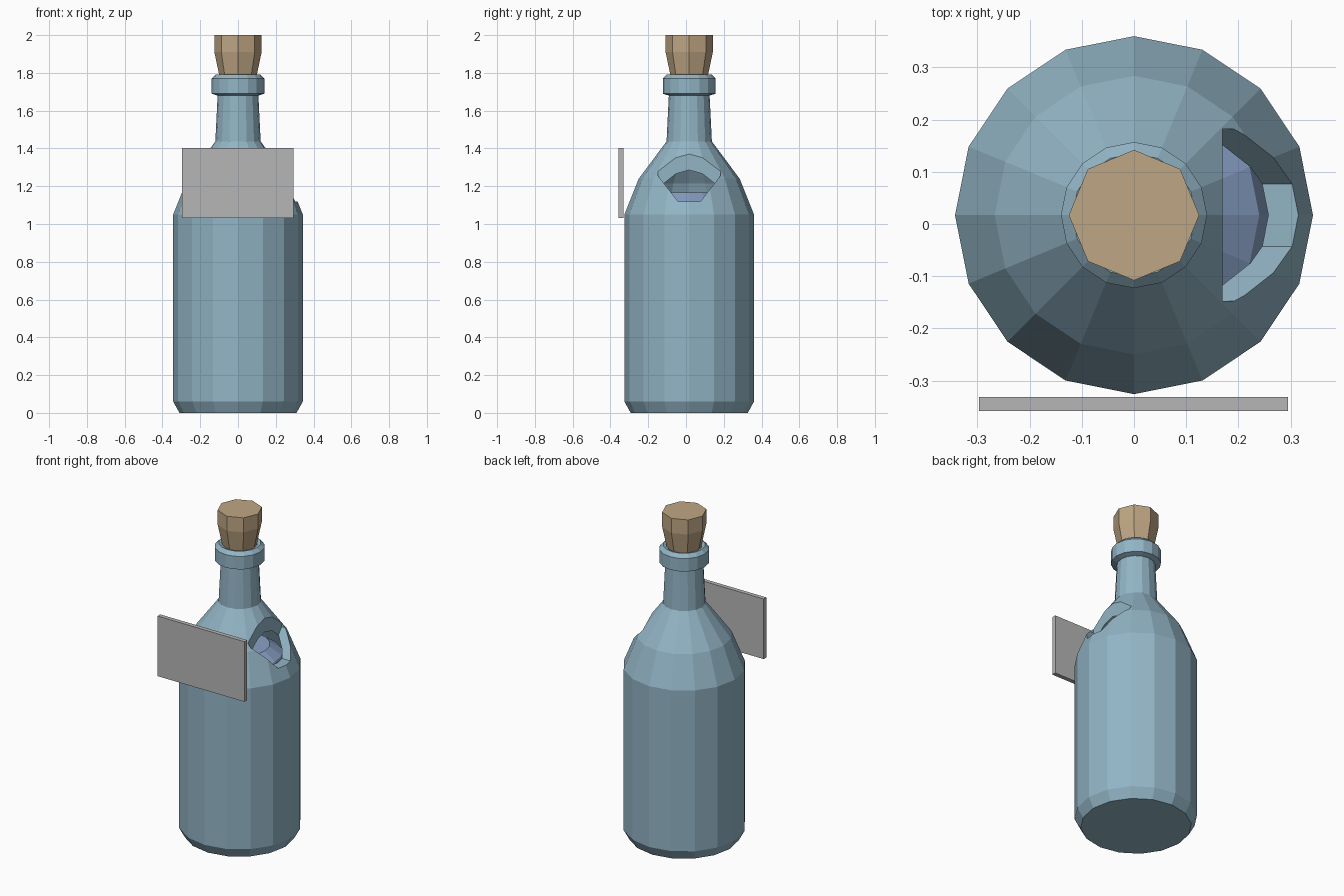
import bpy, bmesh, math

if "Cube" in bpy.data.objects:
    bpy.data.objects.remove(bpy.data.objects["Cube"])

CY = 0.017  # bottle axis offset in y


def material(name, rgb):
    m = bpy.data.materials.new(name)
    m.diffuse_color = (*rgb, 1)
    m.use_nodes = True
    m.node_tree.nodes["Principled BSDF"].inputs["Base Color"].default_value = m.diffuse_color
    return m


GLASS = material("blue_grey_glass", (0.29, 0.46, 0.56))
CORK = material("tan_cork", (0.52, 0.38, 0.23))
LIQUID = material("blue_liquid", (0.25, 0.36, 0.57))
PLATE = material("plain_grey", (0.47, 0.47, 0.47))


def make_object(name, bm, mat):
    bmesh.ops.recalc_face_normals(bm, faces=bm.faces[:])
    me = bpy.data.meshes.new(name)
    bm.to_mesh(me)
    bm.free()
    ob = bpy.data.objects.new(name, me)
    bpy.context.collection.objects.link(ob)
    me.materials.append(mat)
    return ob


def lathe(name, profile, sides, mat, closed=False):
    """Turn (radius, z) points round the bottle axis; cap or join the ends."""
    bm = bmesh.new()
    rings = []
    for r, z in profile:
        rings.append([bm.verts.new((r * math.cos(2 * math.pi * i / sides),
                                    CY + r * math.sin(2 * math.pi * i / sides), z))
                      for i in range(sides)])
    for a, b in zip(rings, rings[1:]):
        for i in range(sides):
            j = (i + 1) % sides
            bm.faces.new((a[i], a[j], b[j], b[i]))
    bm.faces.new(rings[0])
    bm.faces.new(rings[-1])
    return make_object(name, bm, mat)


# Hollow bottle: outside going up, then inside going down to the inner floor
outer = [(0.31, 0), (0.343, 0.06), (0.343, 1.05), (0.267, 1.24), (0.12, 1.437),
         (0.108, 1.68), (0.14, 1.69), (0.14, 1.77), (0.118, 1.792)]
inner = [(0.098, 1.785), (0.075, 1.68), (0.075, 1.42), (0.22, 1.215),
         (0.293, 1.03), (0.293, 0.08), (0.27, 0.05)]
bottle = lathe("bottle", outer + inner, 16, GLASS)

# Cutter for the shoulder opening: a profile in y, z pushed along x
section = [(-0.06, 1.12), (0.06, 1.12), (0.165, 1.255),
           (0.165, 1.45), (-0.165, 1.45), (-0.165, 1.255)]
bm = bmesh.new()
ends = [[bm.verts.new((x, CY + y, z)) for y, z in section] for x in (0.17, 0.5)]
for i in range(len(section)):
    j = (i + 1) % len(section)
    bm.faces.new((ends[0][i], ends[0][j], ends[1][j], ends[1][i]))
for ring in ends:
    bm.faces.new(ring)
cutter = make_object("opening_cutter", bm, GLASS)
cutter.hide_render = True
cutter.hide_viewport = True

cut = bottle.modifiers.new("opening", 'BOOLEAN')
cut.operation = 'DIFFERENCE'
cut.solver = 'EXACT'
cut.object = cutter

# Liquid with a sloping shoulder, seen through the opening
lathe("liquid", [(0.255, 0.06), (0.28, 0.09), (0.28, 1.02), (0.24, 1.12),
                 (0.17, 1.168)], 16, LIQUID)

# Tapered eight-sided stopper
lathe("stopper", [(0.062, 1.62), (0.1, 1.79), (0.125, 1.91), (0.125, 2.0)], 8, CORK)

# Flat label plate floating in front
bm = bmesh.new()
bmesh.ops.create_cube(bm, size=1)
for v in bm.verts:
    v.co = (-0.001 + v.co.x * 0.592, -0.345 + v.co.y * 0.026, 1.217 + v.co.z * 0.37)
make_object("label_plate", bm, PLATE)
